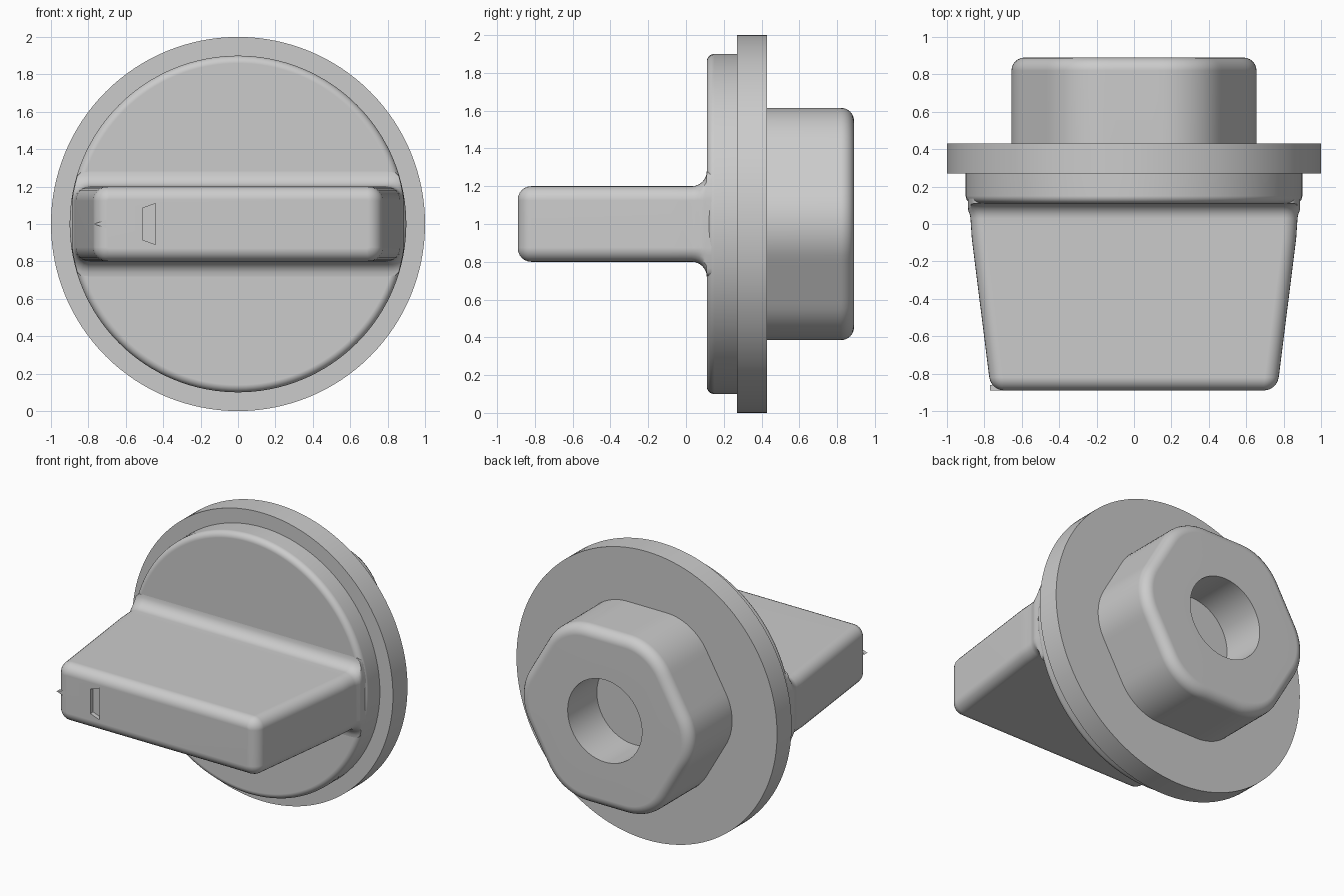
import bpy, bmesh
from math import sin, cos, pi, sqrt, radians

if "Cube" in bpy.data.objects:
    bpy.data.objects.remove(bpy.data.objects["Cube"])

CZ = 1.0    # height of the knob's axis, which runs along y


def loft(name, rings, smooth=True):
    """Skin a list of rings of (x, y, z) points and cap both ends."""
    bm = bmesh.new()
    vr = [[bm.verts.new((x, y, z + CZ)) for x, y, z in ring] for ring in rings]
    n = len(vr[0])
    for a, b in zip(vr, vr[1:]):
        for i in range(n):
            j = (i + 1) % n
            bm.faces.new((a[i], a[j], b[j], b[i]))
    bm.faces.new(vr[0])
    bm.faces.new(vr[-1])
    bmesh.ops.recalc_face_normals(bm, faces=bm.faces)
    me = bpy.data.meshes.new(name)
    bm.to_mesh(me)
    bm.free()
    ob = bpy.data.objects.new(name, me)
    bpy.context.collection.objects.link(ob)
    if smooth:
        finish(ob)
    return ob


def activate(ob):
    bpy.ops.object.select_all(action='DESELECT')
    ob.select_set(True)
    bpy.context.view_layer.objects.active = ob


def finish(ob):
    activate(ob)
    bpy.ops.object.shade_smooth_by_angle(angle=radians(35))
    wn = ob.modifiers.new("weighted", 'WEIGHTED_NORMAL')
    wn.keep_sharp = True


def circle(r, y, n=128):
    return [(r * cos(2 * pi * i / n), y, r * sin(2 * pi * i / n)) for i in range(n)]


def quarter(steps=6):
    """Angles from 0 to 90 degrees."""
    return [pi / 2 * i / steps for i in range(steps + 1)]


# Face disc with a rounded front rim, and the flange behind it
R = 0.04
loft("face_disc", [circle(0.9 - R + R * sin(t), 0.11 + R * (1 - cos(t))) for t in quarter()]
     + [circle(0.9, 0.30)])
loft("flange", [circle(1.0, 0.27), circle(1.0, 0.43)])


# Rounded hexagonal boss with a blind round socket
def hexagon(inset, y, n=120):
    a, r = 0.615 - inset, 0.355 - inset
    c = 0.26 / cos(pi / 6)
    pts = []
    for i in range(n):
        ang = 2 * pi * i / n
        phi = abs((ang + pi / 6) % (pi / 3) - pi / 6)
        x, z = c + r * cos(pi / 6), r / 2
        if z * cos(phi) > x * sin(phi):
            rho = c * cos(phi) + sqrt(r * r - (c * sin(phi)) ** 2)
        else:
            rho = a / cos(pi / 6 - phi)
        pts.append((rho * cos(ang), y, rho * sin(ang)))
    return pts


B = 0.07
loft("hex_boss", [hexagon(0, 0.41)]
     + [hexagon(B * (1 - cos(t)), 0.89 - B + B * sin(t)) for t in quarter()]
     + [circle(0.285, 0.89, 120), circle(0.285, 0.57, 120)])


# Tapered grip bar: rounded front edges, concave fillet at the disc
def half_width(y):
    if y < -0.08:
        return 0.765 + (y + 0.89) / 0.81 * 0.102
    return 0.867 + min(y + 0.08, 0.12) / 0.12 * 0.008


def bar(y, grow):
    r = 0.075
    w, h = half_width(y) - r, 0.2 - r
    pts = []
    for k, (sx, sz) in enumerate(((1, 1), (-1, 1), (-1, -1), (1, -1))):
        for t in quarter():
            z = sz * h + (r + grow) * sin(t + k * pi / 2)
            x = sx * w + (r + grow) * cos(t + k * pi / 2)
            lim = sqrt(0.897 ** 2 - z * z)      # stay on the round disc
            pts.append((max(-lim, min(lim, x)), y, z))
    return pts


F, S = 0.07, 0.08
grip = loft("grip", [bar(-0.89 + F * (1 - cos(t)), F * (sin(t) - 1)) for t in quarter()]
            + [bar(y, 0) for y in (-0.45, -0.08, -0.02)]
            + [bar(0.03 + S * sin(t), S * (1 - cos(t))) for t in quarter()]
            + [bar(0.14, S)], smooth=False)


# Pointer mark: a shallow slot in the grip face and a tiny tip at its end
def prism(name, outline, y0, y1):
    return loft(name, [[(x, y, z) for x, z in outline] for y in (y0, y1)], smooth=False)


slot = prism("slot_cutter", [(-0.51, -0.085), (-0.44, -0.11), (-0.44, 0.11), (-0.51, 0.085)],
             -0.95, -0.86)
cut = grip.modifiers.new("slot", 'BOOLEAN')
cut.operation = 'DIFFERENCE'
cut.solver = 'EXACT'
cut.object = slot
activate(grip)
bpy.ops.object.modifier_apply(modifier=cut.name)
bpy.data.objects.remove(slot)
finish(grip)
prism("pointer_tip", [(-0.77, 0), (-0.69, -0.028), (-0.69, 0.028)], -0.889, -0.86)
